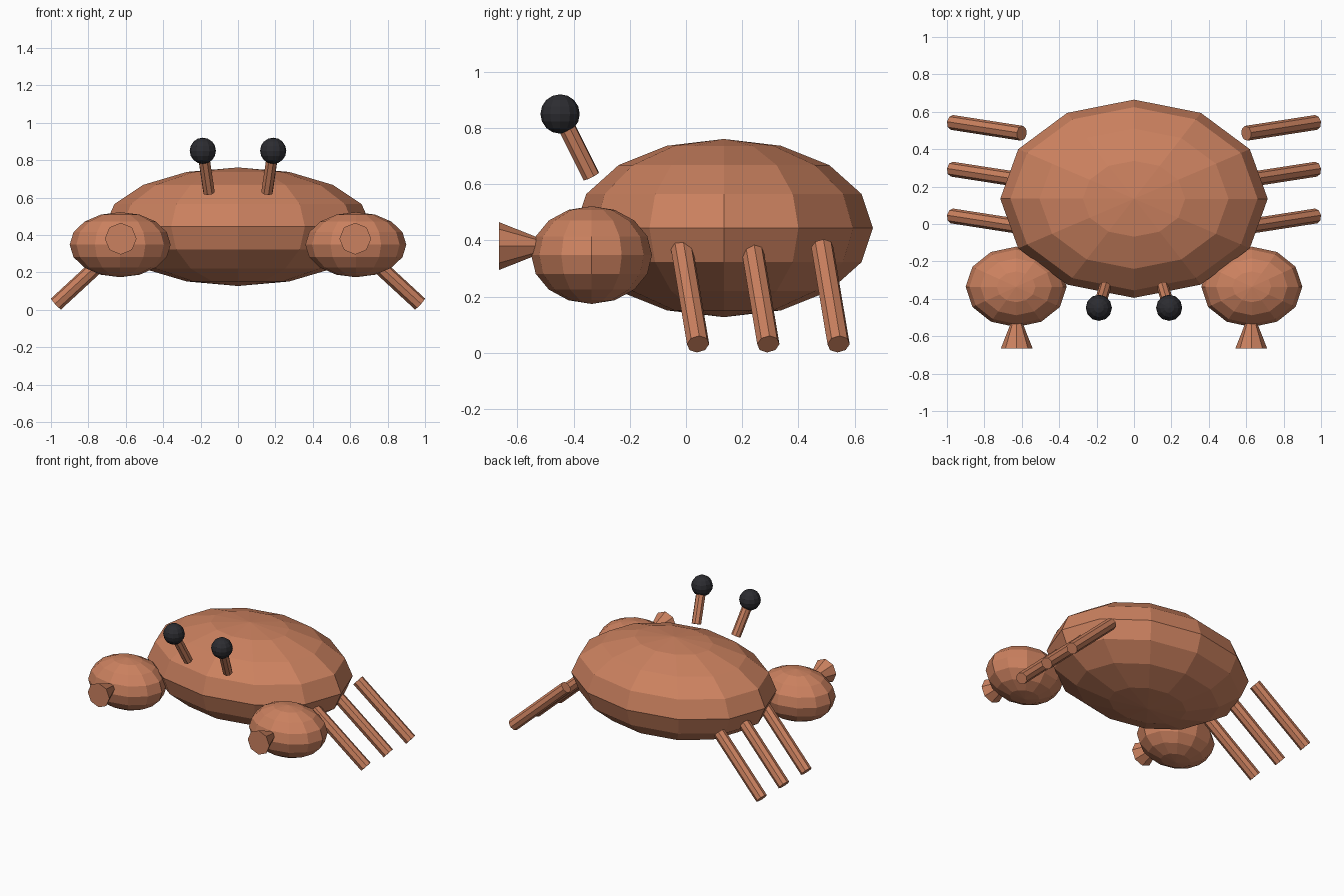
import bpy
import bmesh
from mathutils import Vector, Matrix

cube = bpy.data.objects.get("Cube")
if cube:
    bpy.data.objects.remove(cube, do_unlink=True)


def make_material(name, colour):
    mat = bpy.data.materials.new(name)
    mat.use_nodes = True
    mat.diffuse_color = (*colour, 1)
    mat.node_tree.nodes["Principled BSDF"].inputs["Base Color"].default_value = (*colour, 1)
    return mat


shell = make_material("terracotta shell", (0.60, 0.22, 0.115))
black = make_material("eye black", (0.025, 0.025, 0.03))


def finish(bm, name, mat):
    mesh = bpy.data.meshes.new(name)
    bm.to_mesh(mesh)
    bm.free()
    mesh.materials.append(mat)
    obj = bpy.data.objects.new(name, mesh)
    bpy.context.collection.objects.link(obj)
    return obj


def ellipsoid(name, centre, radii, mat):
    """Faceted ball stretched along each axis."""
    bm = bmesh.new()
    bmesh.ops.create_uvsphere(
        bm, u_segments=12, v_segments=8, radius=1,
        matrix=Matrix.Translation(centre) @ Matrix.Diagonal((*radii, 1)))
    return finish(bm, name, mat)


def rod(name, start, end, r_start, r_end, mat):
    """Eight-sided capped rod or cone between two points."""
    start, end = Vector(start), Vector(end)
    axis = end - start
    turn = axis.to_track_quat("Z", "Y").to_matrix().to_4x4()
    bm = bmesh.new()
    bmesh.ops.create_cone(
        bm, cap_ends=True, segments=8, radius1=r_start, radius2=r_end,
        depth=axis.length,
        matrix=Matrix.Translation((start + end) / 2) @ turn)
    return finish(bm, name, mat)


# Body
ellipsoid("body", (0, 0.135, 0.444), (0.715, 0.53, 0.317), shell)

for side, s in (("left", 1), ("right", -1)):
    # Claw and flared pincer
    ellipsoid(side + "_claw", (s * 0.63, -0.336, 0.348), (0.27, 0.215, 0.174), shell)
    rod(side + "_pincer", (s * 0.627, -0.665, 0.38), (s * 0.627, -0.45, 0.38),
        0.085, 0, shell)

    # Eye on its stalk
    eye = (s * 0.188, -0.448, 0.85)
    rod(side + "_eye_stalk", (s * 0.155, -0.337, 0.628), eye, 0.032, 0.032, shell)
    ellipsoid(side + "_eye", eye, (0.07, 0.07, 0.07), black)

    # Walking legs
    for i, place in enumerate(("front", "middle", "rear")):
        y = 0.25 * i
        rod(f"{side}_{place}_leg", (s * 0.60, y - 0.015, 0.375),
            (s * 0.973, y + 0.043, 0.031), 0.04, 0.04, shell)
